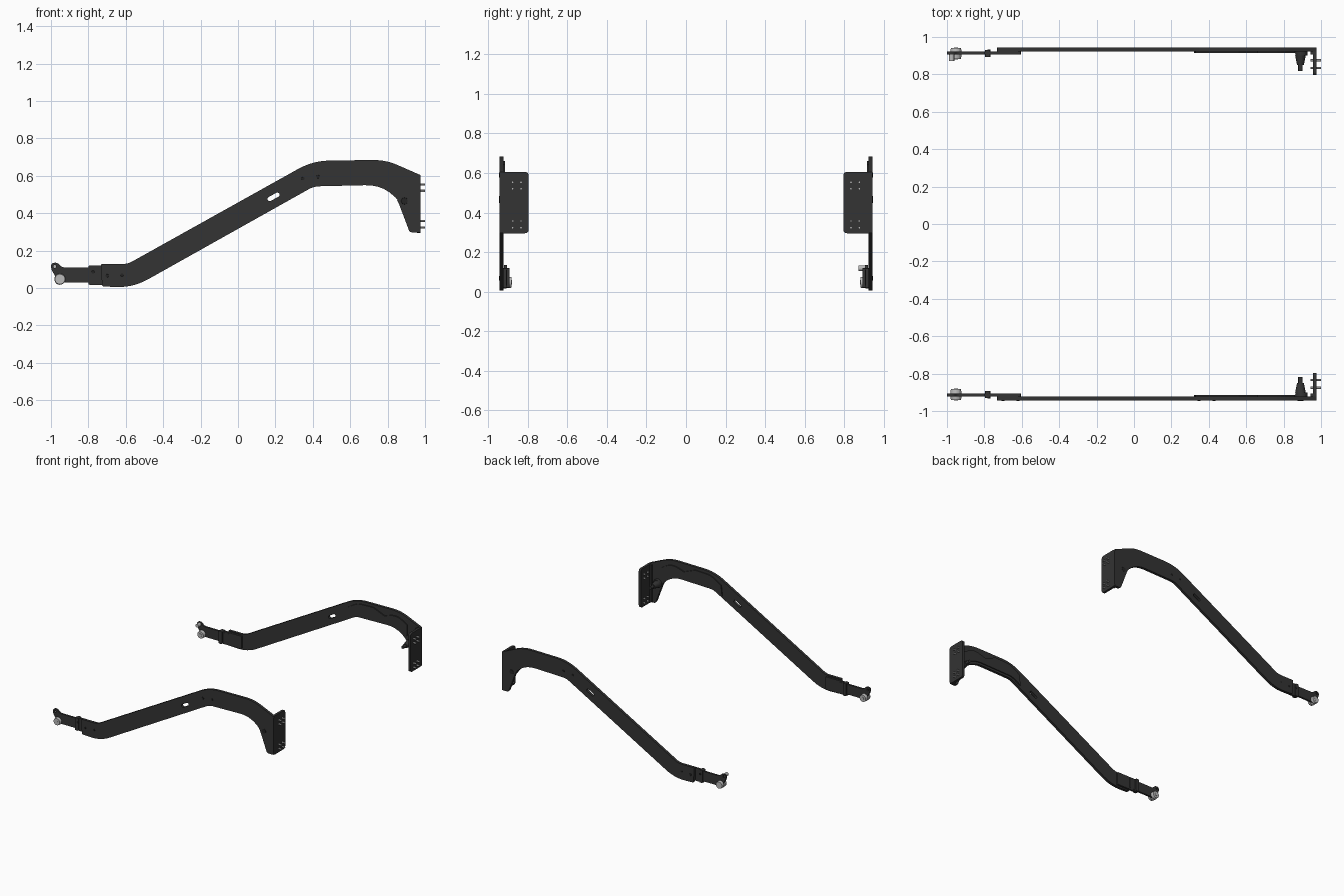
import bpy, bmesh, math
from mathutils import Vector, Matrix

if "Cube" in bpy.data.objects:
    bpy.data.objects.remove(bpy.data.objects["Cube"])


def material(name, c):
    m = bpy.data.materials.new(name)
    m.diffuse_color = (c, c, c, 1)
    m.use_nodes = True
    m.node_tree.nodes["Principled BSDF"].inputs["Base Color"].default_value = m.diffuse_color
    return m


DARK = material("dark powder coat", 0.033)
BLACK = material("black hardware", 0.018)
STEEL = material("bright steel", 0.5)


def rounded(pts, n=6):
    """Outline from (u, v, fillet length) corners."""
    out = []
    for i, (u, v, r) in enumerate(pts):
        p = Vector((u, v))
        if r == 0:
            out.append(p)
            continue
        a, b = Vector(pts[i - 1][:2]), Vector(pts[(i + 1) % len(pts)][:2])
        a, b = p + (a - p).normalized() * r, p + (b - p).normalized() * r
        for k in range(n + 1):
            t = k / n
            out.append(a * (1 - t) ** 2 + p * 2 * t * (1 - t) + b * t * t)
    return out


def rect(u0, u1, v0, v1, r=0):
    return rounded([(u0, v0, r), (u1, v0, r), (u1, v1, r), (u0, v1, r)])


def circle(u, v, r, n=24):
    return [Vector((u + r * math.cos(k * math.tau / n), v + r * math.sin(k * math.tau / n))) for k in range(n)]


def plate(name, loops, lo, hi, mat, axis='Y'):
    """Extrude an outline with optional holes along Y (outline in XZ) or X (outline in YZ)."""
    cu = bpy.data.curves.new(name, 'CURVE')
    cu.dimensions, cu.fill_mode = '2D', 'BOTH'
    cu.extrude = abs(hi - lo) / 2
    for loop in loops:
        sp = cu.splines.new('POLY')
        sp.points.add(len(loop) - 1)
        for q, p in zip(sp.points, loop):
            q.co = (p.x, p.y, 0, 1)
        sp.use_cyclic_u = True
    tmp = bpy.data.objects.new(name + "_curve", cu)
    bpy.context.collection.objects.link(tmp)
    dg = bpy.context.evaluated_depsgraph_get()
    me = bpy.data.meshes.new_from_object(tmp.evaluated_get(dg))
    bpy.data.objects.remove(tmp)
    mid = (lo + hi) / 2
    if axis == 'Y':
        mx = Matrix(((1, 0, 0, 0), (0, 0, -1, mid), (0, 1, 0, 0), (0, 0, 0, 1)))
    else:
        mx = Matrix(((0, 0, 1, mid), (1, 0, 0, 0), (0, 1, 0, 0), (0, 0, 0, 1)))
    me.transform(mx)
    bm = bmesh.new()
    bm.from_mesh(me)
    bmesh.ops.remove_doubles(bm, verts=bm.verts, dist=1e-5)
    bmesh.ops.recalc_face_normals(bm, faces=bm.faces)
    for f in bm.faces:
        f.smooth = False
    bm.to_mesh(me)
    bm.free()
    me.materials.clear()
    me.materials.append(mat)
    ob = bpy.data.objects.new(name, me)
    bpy.context.collection.objects.link(ob)
    return ob


def cone_y(name, x, z, y0, y1, r0, r1, mat):
    bm = bmesh.new()
    bmesh.ops.create_cone(bm, cap_ends=True, segments=20, radius1=r0, radius2=r1, depth=abs(y1 - y0))
    turn = math.pi / 2 if y1 < y0 else -math.pi / 2
    bm.transform(Matrix.Translation((x, (y0 + y1) / 2, z)) @ Matrix.Rotation(turn, 4, 'X'))
    me = bpy.data.meshes.new(name)
    bm.to_mesh(me)
    bm.free()
    me.materials.append(mat)
    ob = bpy.data.objects.new(name, me)
    bpy.context.collection.objects.link(ob)
    return ob


# outlines shared by both sides
ARM = rounded([
    (-.727, .008, .01), (-.56, .002, .09), (.405, .543, .03), (.79, .552, .11), (.853, .47, .03),
    (.918, .297, .015), (.975, .297, 0), (.975, .604, 0), (.79, .685, .07), (.40, .68, .09),
    (-.59, .128, .03), (-.732, .128, .005)])
sa, slot_c = math.radians(28.5), Vector((.19, .487))
SLOT = [slot_c + Matrix.Rotation(sa, 2) @ (Vector((math.copysign(.023, math.cos(a)), 0))
        + .012 * Vector((math.cos(a), math.sin(a))))
        for a in [(k + .5) * math.tau / 20 for k in range(20)]]
DOUBLER = rounded([
    (.32, .515, 0), (.40, .56, .03), (.77, .568, .08), (.86, .50, .02),
    (.86, .60, 0), (.77, .655, .06), (.66, .62, 0), (.56, .66, 0), (.42, .655, .04), (.33, .60, 0)])
TONGUE = rounded([(-.955, .03, .02), (-.72, .03, 0), (-.72, .11, 0), (-.94, .11, .015),
                  (-.965, .135, .012), (-1.0, .135, .02), (-1.0, .10, .02), (-.975, .06, .01)])

for side, s in (("front", -1), ("back", 1)):
    def nm(part):
        return side + "_" + part

    # main bent arm and its inner reinforcement
    plate(nm("arm"), [ARM, SLOT], s * .943, s * .922, DARK)
    plate(nm("arm_reinforcement"), [DOUBLER], s * .922, s * .914, DARK)

    # lower tongue, liner and collar
    plate(nm("tongue"), [TONGUE, circle(-.98, .115, .008, 12)], s * .921, s * .906, DARK)
    plate(nm("liner"), [rect(-.80, -.605, .017, .12, .008)], s * .922, s * .907, DARK)
    plate(nm("collar"), [rect(-.797, -.768, .018, .12, .008)], s * .93, s * .893, DARK)

    # roller bolt with a steel disc on each face
    cone_y(nm("roller_outer"), -.952, .047, s * .921, s * .942, .03, .027, STEEL)
    cone_y(nm("roller_inner"), -.952, .047, s * .906, s * .882, .03, .027, STEEL)
    cone_y(nm("roller_hub"), -.952, .047, s * .88, s * .943, .011, .011, STEEL)
    if s > 0:
        cone_y(nm("latch_pin"), -.975, .118, .908, .872, .014, .014, STEEL)

    # mounting flange with corner strip and studs
    plate(nm("flange"), [rect(s * .869 - .0735, s * .869 + .0735, .295, .605, .02)], .958, .977, DARK, 'X')
    plate(nm("flange_strip"), [rect(.945, .962, .30, .60)], s * .922, s * .905, DARK)
    for y in (.876, .834):
        for z in (.553, .52, .357, .323):
            plate(nm("stud"), [circle(s * y, z, .0065, 6)], .945, 1.0, STEEL, 'X')

    # stepped peg behind the flange
    cone_y(nm("peg_base"), .895, .465, s * .925, s * .90, .034, .032, DARK)
    cone_y(nm("peg_body"), .89, .465, s * .90, s * .85, .028, .018, DARK)
    cone_y(nm("peg_tip"), .89, .465, s * .85, s * .818, .012, .012, DARK)
    cone_y(nm("peg_head"), .89, .465, s * .942, s * .945, .018, .017, BLACK)

    # small rivets on the outer face
    for x, z in ((.348, .585), (.428, .595), (-.70, .065), (-.62, .07)):
        cone_y(nm("rivet"), x, z, s * .942, s * .945, .009, .008, BLACK)
    cone_y(nm("collar_rivet"), -.775, .085, s * .928, s * .933, .009, .008, BLACK)
